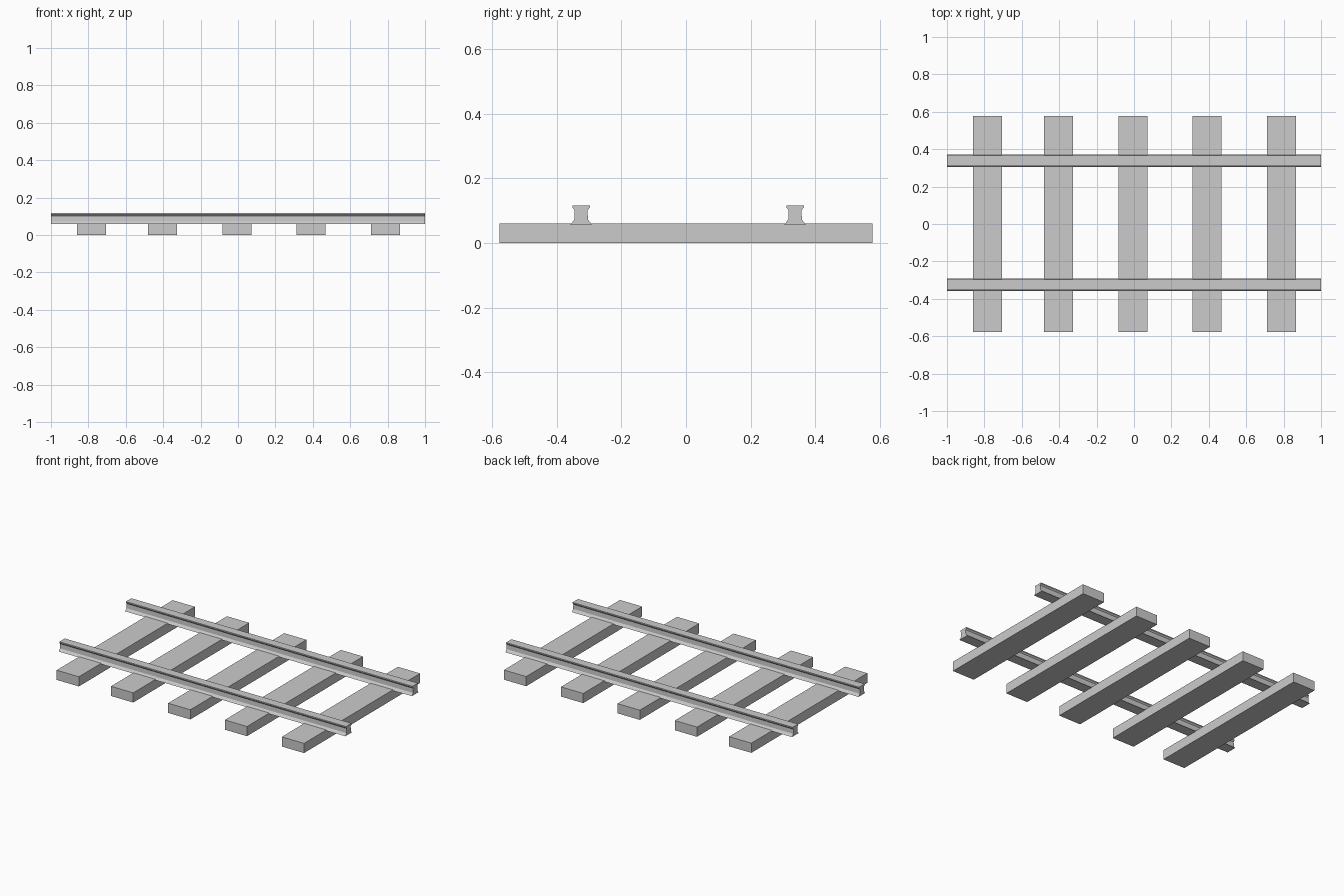
import bpy, bmesh

if "Cube" in bpy.data.objects:
    bpy.data.objects.remove(bpy.data.objects["Cube"])


def prism(name, profile, x0, x1):
    """Extrude a (y, z) profile along x."""
    bm = bmesh.new()
    face = bm.faces.new([bm.verts.new((x0, y, z)) for y, z in profile])
    ext = bmesh.ops.extrude_face_region(bm, geom=[face])
    verts = [g for g in ext["geom"] if isinstance(g, bmesh.types.BMVert)]
    bmesh.ops.translate(bm, verts=verts, vec=(x1 - x0, 0, 0))
    bmesh.ops.recalc_face_normals(bm, faces=bm.faces[:])
    mesh = bpy.data.meshes.new(name)
    bm.to_mesh(mesh)
    bm.free()
    obj = bpy.data.objects.new(name, mesh)
    bpy.context.collection.objects.link(obj)
    return obj


# Sleepers: five flat beams across the track
SLEEPER_TOP = 0.061
beam = [(-0.578, 0), (0.578, 0), (0.578, SLEEPER_TOP), (-0.578, SLEEPER_TOP)]
for i, x in enumerate((-0.783, -0.404, -0.005, 0.390, 0.788)):
    prism(f"sleeper_{i + 1}", beam, x - 0.0775, x + 0.0775)

# Rails: flared foot, straight web, wider head
half = [(0.034, 0.058), (0.030, 0.061), (0.021, 0.073),
        (0.020, 0.102), (0.027, 0.110), (0.027, 0.117)]
section = half + [(-y, z) for y, z in reversed(half)]
for name, yc in (("front_rail", -0.325), ("back_rail", 0.338)):
    prism(name, [(y + yc, z) for y, z in section], -1, 1)
